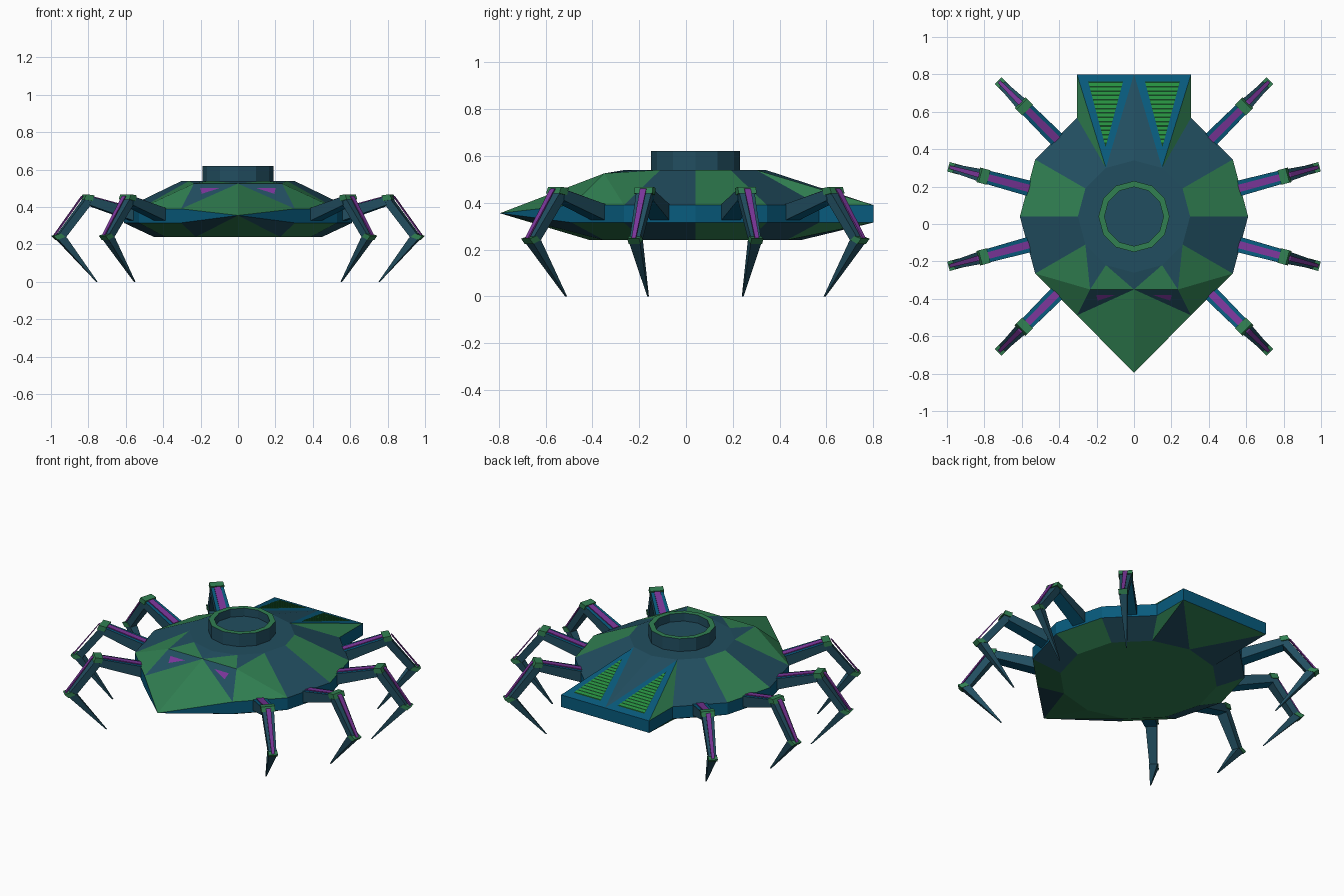
import bpy, bmesh, math
from mathutils import Vector

if "Cube" in bpy.data.objects:
    bpy.data.objects.remove(bpy.data.objects["Cube"])


def material(name, srgb):
    m = bpy.data.materials.new(name)
    m.use_nodes = True
    col = [((c + 0.055) / 1.055) ** 2.4 for c in srgb] + [1]
    m.diffuse_color = col
    bsdf = m.node_tree.nodes["Principled BSDF"]
    bsdf.inputs["Base Color"].default_value = col
    bsdf.inputs["Roughness"].default_value = 0.8
    return m


GREEN, TEAL, BLUE, PURPLE, SLAT, DARK = range(6)
MATS = [material("hull green", (0.19, 0.5, 0.32)), material("slate teal", (0.13, 0.305, 0.375)),
        material("deep blue", (0.03, 0.355, 0.49)), material("purple", (0.48, 0.21, 0.6)),
        material("slat green", (0.15, 0.57, 0.25)), material("vent dark green", (0.06, 0.25, 0.12))]
CENTRE_Y = 0.04


def build(name, faces, both_sides=False):
    """Make an object from (material, points) faces, optionally mirrored in x."""
    bm = bmesh.new()
    for mat, pts in faces:
        for side in ((1, -1) if both_sides else (1,)):
            f = bm.faces.new([bm.verts.new((p[0] * side, p[1], p[2])) for p in pts])
            f.material_index = mat
    bmesh.ops.remove_doubles(bm, verts=bm.verts, dist=1e-5)
    bmesh.ops.recalc_face_normals(bm, faces=bm.faces)
    me = bpy.data.meshes.new(name)
    bm.to_mesh(me)
    bm.free()
    for m in MATS:
        me.materials.append(m)
    ob = bpy.data.objects.new(name, me)
    bpy.context.collection.objects.link(ob)
    return ob


def polar(r, deg, z):
    a = math.radians(deg)
    return Vector((r * math.cos(a), CENTRE_Y + r * math.sin(a), z))


def ring(r, z):
    return {d: polar(r, d, z) for d in range(90, -91, -30)}


# Hull: half rings, back deck and pointed bow, mirrored
top, rim, low, base = ring(0.3, 0.54), ring(0.61, 0.39), ring(0.61, 0.315), ring(0.45, 0.24)
corner, corner_low = Vector((rim[60].x, 0.8, 0.39)), Vector((rim[60].x, 0.8, 0.315))
mid, mid_low = Vector((0, 0.8, 0.39)), Vector((0, 0.8, 0.315))
bow = Vector((0, -0.795, 0.355))
brow, hood = Vector((0.235, -0.35, 0.525)), Vector((0, -0.35, 0.525))

hull = [(TEAL, list(top.values())), (GREEN, list(base.values()))]
for a, colour in ((60, TEAL), (30, GREEN), (0, TEAL), (-30, GREEN)):
    b = a - 30
    hull.append((BLUE, [rim[a], rim[b], low[b], low[a]]))
    hull.append((colour, [low[a], low[b], base[b], base[a]]))
    if a > -30:
        hull.append((colour, [top[a], top[b], rim[b], rim[a]]))
# back deck
hull += [(GREEN, [top[60], rim[60], corner]), (BLUE, [top[60], corner, mid]),
         (TEAL, [top[60], mid, top[90]]), (BLUE, [rim[60], corner, corner_low, low[60]]),
         (BLUE, [corner, mid, mid_low, corner_low]), (GREEN, [base[90], mid_low, corner_low]),
         (TEAL, [base[90], corner_low, base[60]]), (GREEN, [base[60], corner_low, low[60]])]
# bow and hood
hull += [(TEAL, [top[-30], top[-60], brow]), (GREEN, [top[-30], rim[-30], brow]),
         (GREEN, [rim[-30], rim[-60], brow]), (GREEN, [top[-60], brow, hood]),
         (TEAL, [top[-60], hood, top[-90]]), (TEAL, [brow, rim[-60], hood]),
         (GREEN, [hood, rim[-60], bow]), (BLUE, [rim[-60], low[-60], bow]),
         (TEAL, [base[-60], low[-60], bow]), (GREEN, [base[-60], bow, base[-90]])]
build("hull", hull, True)


def plate(mat, pts, lift):
    """Face laid just above the surface it covers, facing up."""
    n = (pts[1] - pts[0]).cross(pts[2] - pts[0]).normalized()
    n = n if n.z > 0 else -n
    return (mat, [p + n * lift for p in pts])


# Purple eyes under the hood
def eye_point(u, v, w):
    return brow * u + hood * v + rim[-60] * w


eye = [eye_point(0.6, 0.2, 0.2), eye_point(0.17, 0.63, 0.2), eye_point(0.28, 0.3, 0.42)]
for side, label in ((1, "left"), (-1, "right")):
    pts = [Vector((p.x * side, p.y, p.z)) for p in eye]
    build(label + "_eye", [plate(PURPLE, pts, 0.003)])


# Slatted vents on the back deck
def deck(x, y):
    return Vector((x, y, 0.39 + 0.15 * (0.8 - y) / (0.8 - top[60].y)))


VENT_X, VENT_TIP, VENT_END, COUNT = 0.152, 0.41, 0.76, 15
step = (VENT_END - VENT_TIP) / COUNT


def half_width(y):
    return 0.093 * (y - VENT_TIP) / (VENT_END - VENT_TIP)


vent = [plate(DARK, [deck(VENT_X - half_width(VENT_END), VENT_END),
                     deck(VENT_X + half_width(VENT_END), VENT_END), deck(VENT_X, VENT_TIP)], 0.002)]
for i in range(1, COUNT):
    y0 = VENT_TIP + i * step
    y1 = y0 + step * 0.65
    w0, w1 = half_width(y0), half_width(y1)
    vent.append(plate(SLAT, [deck(VENT_X - w0, y0), deck(VENT_X + w0, y0),
                             deck(VENT_X + w1, y1), deck(VENT_X - w1, y1)], 0.005))
build("deck_vents", vent, True)

# Open turret ring on top
profile = [(0.19, 0.54), (0.19, 0.62), (0.158, 0.62), (0.158, 0.57)]
turret = [(TEAL, [polar(0.158, d, 0.57) for d in range(0, 360, 30)])]
for (p, q), colour in zip(zip(profile, profile[1:]), (TEAL, GREEN, TEAL)):
    for d in range(0, 360, 30):
        turret.append((colour, [polar(p[0], d, p[1]), polar(p[0], d + 30, p[1]),
                                polar(q[0], d + 30, q[1]), polar(q[0], d, q[1])]))
build("turret_ring", turret)

# Leg parts: edge colour, flank colour, side outline as (reach, height, half width)
LEG = {
    "upper_leg": (BLUE, TEAL, [(0.57, 0.39, 0.042), (0.82, 0.455, 0.036), (0.83, 0.41, 0.036), (0.57, 0.32, 0.042)]),
    "upper_strip": (PURPLE, PURPLE, [(0.58, 0.398, 0.02), (0.81, 0.458, 0.018), (0.81, 0.45, 0.018), (0.58, 0.388, 0.02)]),
    "knee": (GREEN, GREEN, [(0.805, 0.462, 0.04), (0.85, 0.468, 0.04), (0.862, 0.44, 0.04), (0.815, 0.432, 0.04)]),
    "shin": (TEAL, TEAL, [(0.8, 0.44, 0.034), (0.85, 0.445, 0.034), (1.0, 0.25, 0.022), (0.96, 0.235, 0.022)]),
    "shin_strut": (PURPLE, PURPLE, [(0.858, 0.46, 0.014), (0.867, 0.456, 0.014), (1.02, 0.25, 0.009), (1.012, 0.247, 0.009)]),
    "ankle": (GREEN, GREEN, [(0.962, 0.24, 0.026), (0.985, 0.258, 0.026), (1.027, 0.246, 0.026), (1.005, 0.224, 0.026)]),
    "claw": (TEAL, TEAL, [(0.955, 0.238, 0.024), (1.01, 0.235, 0.024), (0.785, 0.0, 0.003), (0.778, 0.0, 0.003)]),
}


def prism(edge, flank, outline, deg):
    a = math.radians(deg)
    across = Vector((-math.sin(a), math.cos(a), 0))
    one = [polar(r, deg, z) + across * w for r, z, w in outline]
    two = [polar(r, deg, z) - across * w for r, z, w in outline]
    n = len(outline)
    walls = [(edge, [one[i], one[(i + 1) % n], two[(i + 1) % n], two[i]]) for i in range(n)]
    return walls + [(flank, one), (flank, two)]


for label, deg in (("back", 45), ("mid_back", 15), ("mid_front", -15), ("front", -45)):
    for side, angle in (("left", deg), ("right", 180 - deg)):
        for part, (edge, flank, outline) in LEG.items():
            build(f"{label}_{side}_{part}", prism(edge, flank, outline, angle))
